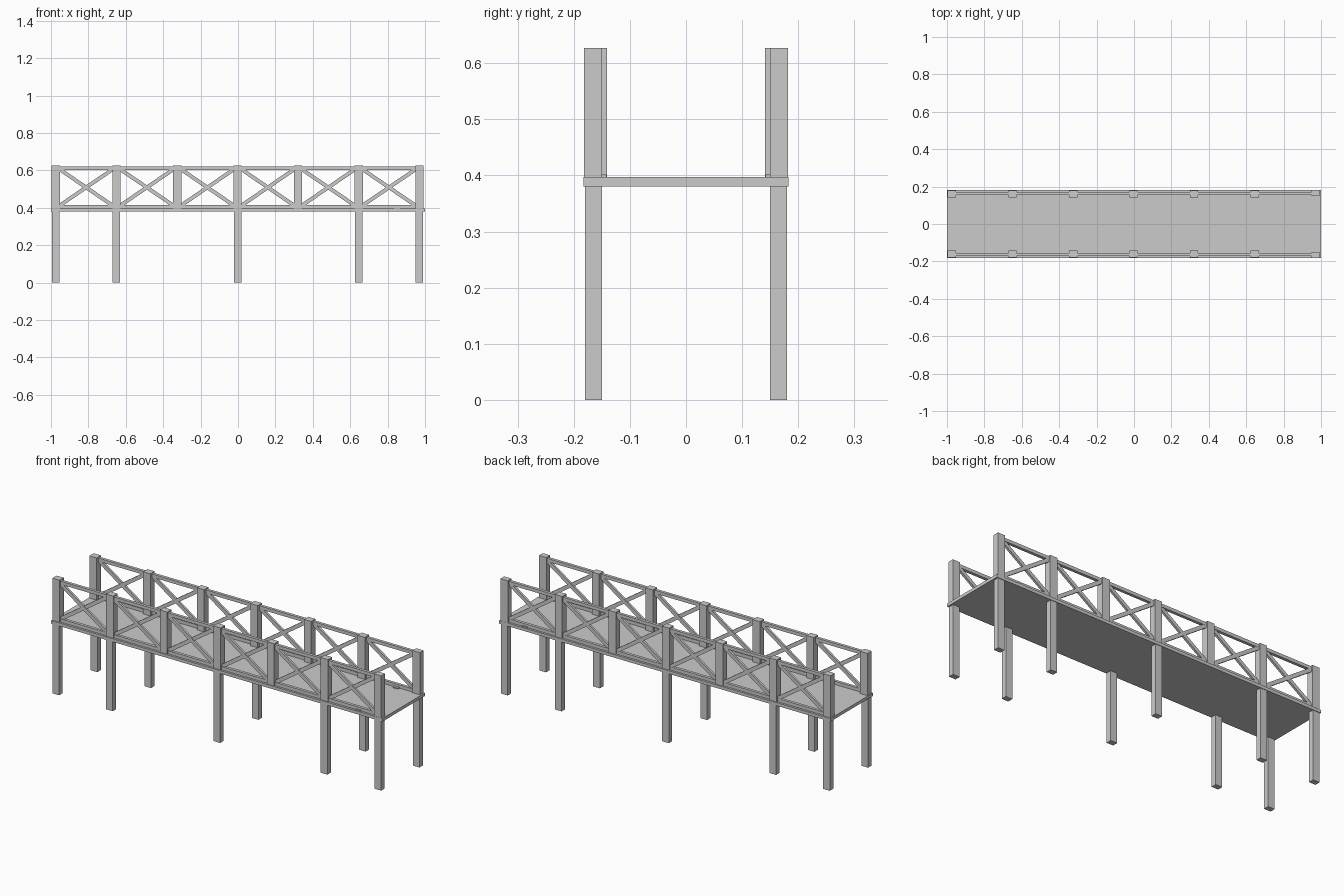
import bpy, math

if "Cube" in bpy.data.objects:
    bpy.data.objects.remove(bpy.data.objects["Cube"])

def box(name, x, y, z, ry=0.0):
    """Box from (min, max) ranges, optionally tilted about y."""
    lo, hi = zip(x, y, z)
    c = [(a + b) / 2 for a, b in zip(lo, hi)]
    bpy.ops.mesh.primitive_cube_add(size=1, location=c, rotation=(0, ry, 0))
    o = bpy.context.object
    o.name = name
    o.scale = [b - a for a, b in zip(lo, hi)]
    return o

def sided(s, a, b):
    return tuple(sorted((s * a, s * b)))

# Walkway deck
box("deck", (-1, 1), (-0.183, 0.183), (0.380, 0.397))

posts = [-0.974, -0.650, -0.325, -0.002, 0.321, 0.645, 0.970]
legs = [-0.974, -0.650, -0.002, 0.645, 0.970]
Z0, Z1 = 0.406, 0.612   # rail centre heights

for s, side in ((-1, "front"), (1, "back")):
    # Support legs
    for x in legs:
        box(side + "_leg", (x - 0.02, x + 0.02), sided(s, 0.15, 0.18), (0, 0.382))

    # Railing posts, the last one sitting slightly further out
    for i, x in enumerate(posts):
        y = (0.150, 0.182) if i == len(posts) - 1 else (0.141, 0.178)
        box(side + "_post", (x - 0.022, x + 0.022), sided(s, *y), (0.382, 0.627))

    # Top and bottom rails
    for z, name in ((Z0, "_bottom_rail"), (Z1, "_top_rail")):
        box(side + name, (posts[0], posts[-1]), sided(s, 0.156, 0.172),
            (z - 0.009, z + 0.009))

    # Crossed braces in each bay
    for a, b in zip(posts, posts[1:]):
        a, b = a + 0.02, b - 0.02
        cx, cz = (a + b) / 2, (Z0 + Z1) / 2
        h = Z1 - Z0 - 0.012
        L, ang = math.hypot(b - a, h), math.atan2(h, b - a)
        for k in (-1, 1):
            off = 0.0015 * k
            box(side + "_brace", (cx - L / 2, cx + L / 2),
                sided(s, 0.158 + off, 0.170 + off), (cz - 0.010, cz + 0.010), k * ang)

    # Small block on the deck near the right end
    box(side + "_deck_block", (0.835, 0.865), sided(s, 0.142, 0.180), (0.385, 0.402))
